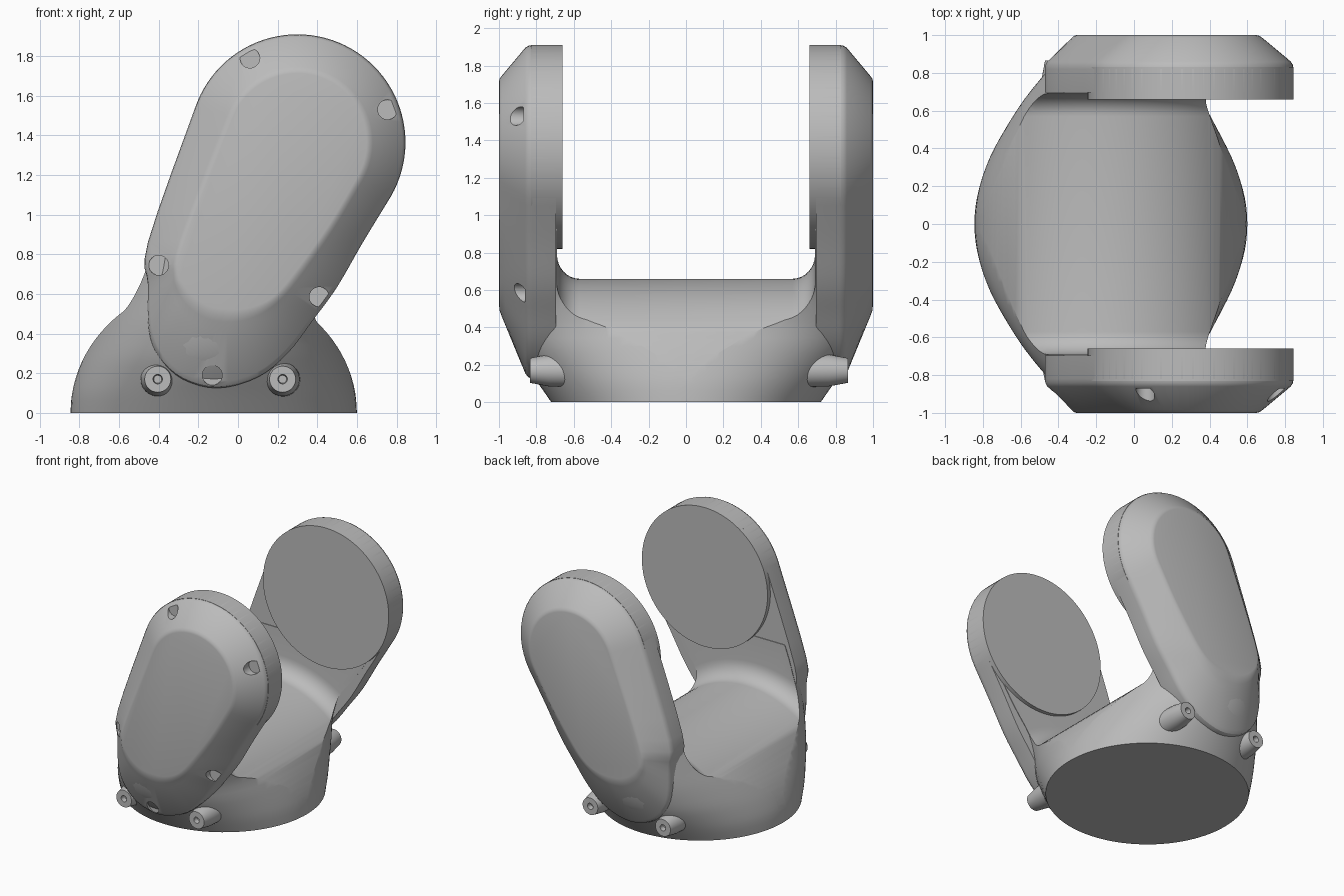
import bpy
import bmesh
from math import sin, cos, pi, radians
from mathutils import Matrix, Vector

cube = bpy.data.objects.get("Cube")
if cube:
    bpy.data.objects.remove(cube, do_unlink=True)

GREY = (0.5, 0.5, 0.5, 1.0)
grey = bpy.data.materials.new("plain grey")
grey.use_nodes = True
grey.diffuse_color = GREY
grey.node_tree.nodes["Principled BSDF"].inputs["Base Color"].default_value = GREY


def loft(name, rings):
    """Skin closed rings of equal length and cap both ends."""
    bm = bmesh.new()
    rows = [[bm.verts.new(p) for p in ring] for ring in rings]
    n = len(rows[0])
    for a, b in zip(rows, rows[1:]):
        for i in range(n):
            j = (i + 1) % n
            bm.faces.new((a[i], a[j], b[j], b[i]))
    bm.faces.new(rows[0])
    bm.faces.new(rows[-1])
    bmesh.ops.recalc_face_normals(bm, faces=bm.faces)
    mesh = bpy.data.meshes.new(name)
    bm.to_mesh(mesh)
    bm.free()
    mesh.materials.append(grey)
    ob = bpy.data.objects.new(name, mesh)
    bpy.context.collection.objects.link(ob)
    return ob


def turned(name, x, z, profile, steps=48):
    """Solid of revolution about a y-parallel axis, profile of (y, radius)."""
    return loft(name, [[(x + r * cos(2 * pi * i / steps), y, z + r * sin(2 * pi * i / steps))
                        for i in range(steps)] for y, r in profile])


def activate(ob):
    bpy.ops.object.select_all(action='DESELECT')
    ob.select_set(True)
    bpy.context.view_layer.objects.active = ob


def cut(ob, cutter):
    cutter.hide_render = True
    mod = ob.modifiers.new("cut", 'BOOLEAN')
    mod.operation = 'DIFFERENCE'
    mod.solver = 'EXACT'
    mod.object = cutter
    activate(ob)
    bpy.ops.object.modifier_apply(modifier=mod.name)
    bpy.data.objects.remove(cutter, do_unlink=True)


def smooth(ob, angle=30):
    activate(ob)
    bpy.ops.object.shade_smooth_by_angle(angle=radians(angle))


def spline(keys, t):
    """Catmull-Rom interpolation of key tuples, t in 0..len-1."""
    i = min(int(t), len(keys) - 2)
    f = t - i
    k = [Vector(keys[max(0, min(len(keys) - 1, i + d))]) for d in (-1, 0, 1, 2)]
    return (k[1] * 2 + (k[2] - k[0]) * f + (k[0] * 2 - k[1] * 5 + k[2] * 4 - k[3]) * f * f
            + (k[1] * 3 - k[0] - k[2] * 3 + k[3]) * f ** 3) / 2


# Base body: round foot flaring into a squarish section under the two arms
# each key: height, left x, right x, half depth, squareness
sections = [(0, -.845, .6, .72, 2), (.1, -.838, .592, .79, 2), (.2, -.812, .57, .862, 2),
            (.3, -.772, .54, .92, 2.05), (.44, -.7, .495, .965, 2.2), (.6, -.6, .487, .987, 2.6),
            (.75, -.51, .56, .993, 3.3), (.9, -.445, .645, .99, 4), (1, -.41, .7, .985, 4)]


def section_ring(key, steps=96):
    z, left, right, depth, power = key
    ring = []
    for i in range(steps):
        c, s = cos(2 * pi * i / steps), sin(2 * pi * i / steps)
        k = (abs(c) ** power + abs(s) ** power) ** (-1 / power)
        ring.append(((left + right) / 2 + (right - left) / 2 * k * c, depth * k * s, z))
    return ring


body = loft("base_body", [section_ring(spline(sections, i / 3))
                          for i in range(3 * len(sections) - 2)])

# Saddle between the arms: an arched trough with filleted sides
FILLET_Y, FILLET_S = .12, .2
half = [(.69, 2.6)]
for i in range(9):
    a = pi / 2 * i / 8
    half.append((.69 - FILLET_Y * (1 - cos(a)), 1 + FILLET_S * (1 - sin(a))))
profile = half + [(-y, s) for y, s in reversed(half)]
arch = []
for i in range(57):
    a = radians(-14 + 208 * i / 56)
    arch.append([(-.1225 + .7225 * s * cos(a), y, .66 * s * sin(a)) for y, s in profile])
cut(body, loft("saddle_cutter", arch))
smooth(body)

# Arm outlines in x, z: big round head, leaning neck, rounded foot
HEAD_X, HEAD_Z, HEAD_R = .3, 1.365, .545
outer_foot = [(.63, .86), (.5, .635), (.38, .47), (.25, .3), (.1, .18), (-.1, .125),
              (-.28, .17), (-.4, .28), (-.45, .42), (-.455, .65), (-.455, .86)]
inner_foot = [(.46, .93), (.28, .68), (.19, .58), (.11, .53), (.03, .505), (-.04, .5),
              (-.13, .51), (-.21, .55), (-.27, .61), (-.31, .7), (-.28, .87)]


def arm_outline(radius, foot):
    pts = []
    for i in range(33):
        a = radians(160 - 190 * i / 32)
        pts.append((HEAD_X + radius * cos(a), HEAD_Z + radius * sin(a)))
    end, start = pts[-1], pts[0]
    keys = [end] + foot + [start]
    return pts + [tuple(spline(keys, i / 4)) for i in range(1, 4 * (len(keys) - 1))]


outer = arm_outline(HEAD_R, outer_foot)
inner = arm_outline(.36, inner_foot)
# depth and how far the outline has moved towards the flat outer panel
steps = [(.695, 0), (.82, 0), (.842, .02), (.86, .08), (.965, .76), (.985, .89), (.996, .97), (1, 1.06)]


def make_arm(name, side):
    return loft(name, [[(a[0] + (b[0] - a[0]) * t, side * y, a[1] + (b[1] - a[1]) * t)
                        for a, b in zip(outer, inner)] for y, t in steps])


front_arm = make_arm("front_arm", -1)
back_arm = make_arm("back_arm", 1)

# Screw pockets sunk into the sloped rim of the front arm
for x, z, floor in [(.06, 1.79, .87), (.755, 1.53, .87), (-.4, .745, .86),
                    (.41, .585, .86), (-.13, .19, .842)]:
    cut(front_arm, turned("pocket_cutter", x, z, [(-floor, .05), (-1.1, .05)], 24))
smooth(front_arm)
smooth(back_arm)

for side, label, tip in ((-1, "front", .835), (1, "back", .865)):
    # Flat pivot disc on the inner face of each arm
    disc = turned(label + "_pivot_disc", HEAD_X, HEAD_Z,
                  [(side * .66, HEAD_R), (side * .83, HEAD_R)], 96)
    smooth(disc)
    # Tapered screw bosses with a small hole
    for x, where in ((-.405, "right"), (.225, "left")):
        boss = turned(label + "_" + where + "_boss", x, .17,
                      [(side * y, r) for y, r in ((.6, .09), (tip - .1, .085), (tip, .066),
                                                  (tip, .024), (tip - .04, .02))], 32)
        smooth(boss)
